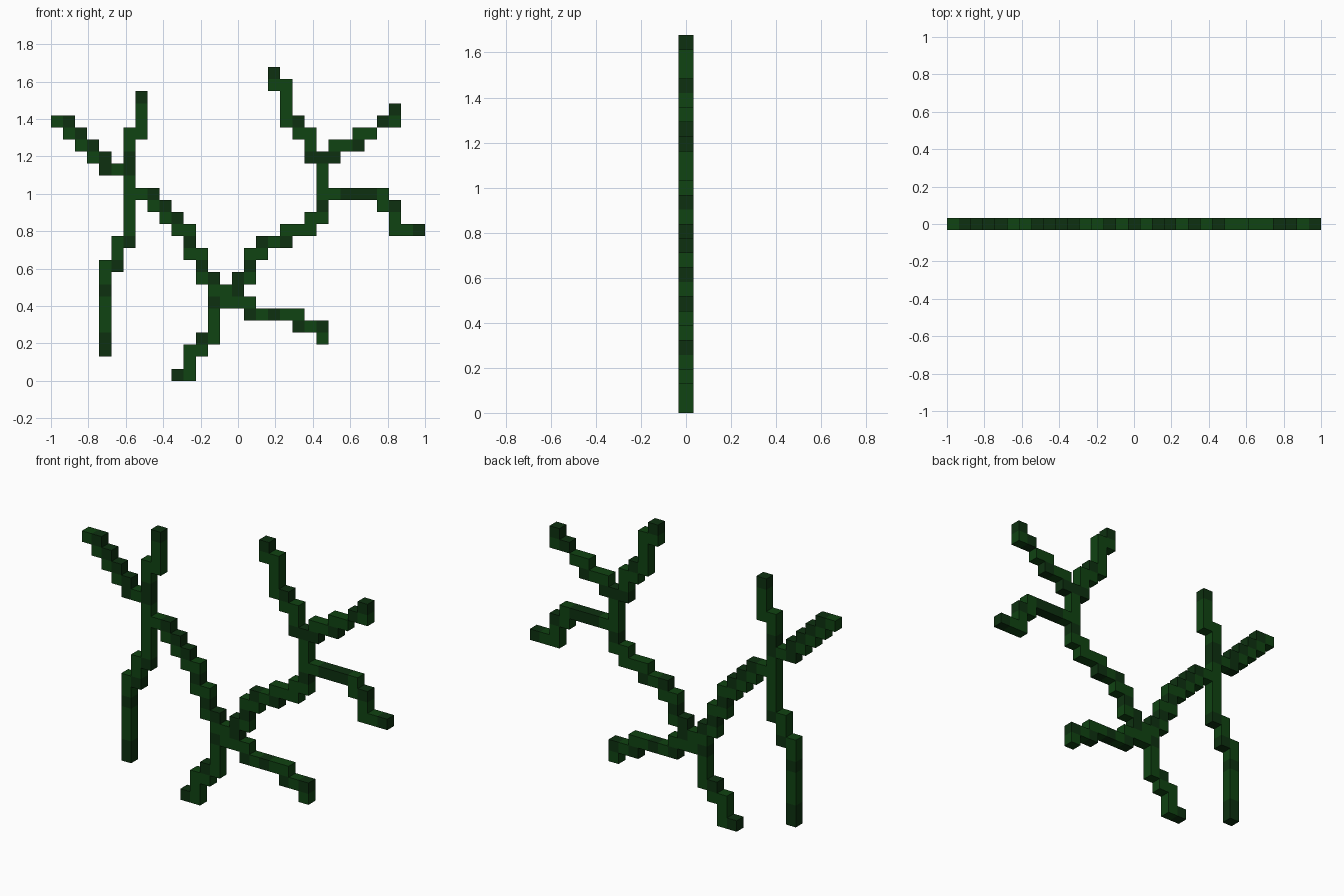
import bpy, bmesh

if "Cube" in bpy.data.objects:
    bpy.data.objects.remove(bpy.data.objects["Cube"])

S = 2 / 31                      # block size
STEP = {"U": (0, 1), "D": (0, -1), "L": (-1, 0), "R": (1, 0), "E": (1, 1)}


def material(name, rgb):
    m = bpy.data.materials.new(name)
    m.diffuse_color = (*rgb, 1)
    m.use_nodes = True
    m.node_tree.nodes["Principled BSDF"].inputs["Base Color"].default_value = m.diffuse_color
    return m


GREENS = [material("stem_green", (0.005, 0.056, 0.006)),
          material("dark_stem_green", (0.004, 0.030, 0.005))]

# Each branch is a walk over the block grid: start column, start row, steps
BRANCHES = {
    "main_stem": (10, 0, "RUURURUUUUULUULUULULULULL"),
    "left_upright": (4, 2, "UUUUUUURUURUUUUUUUUURUUU"),
    "left_upper_branch": (5, 17, "LULULULUL"),
    "lower_right_branch": (14, 6, "RRDRRRRDRRD"),
    "right_limb": (14, 7, "RURUURURRURRURUUUUULUULULUUULU"),
    "right_middle_branch": (23, 15, "RRRRDRDDRR"),
    "right_upper_branch": (23, 18, "URRURERU"),
}
# Darker blocks scattered along the branches
DARK = {(1, 21), (2, 20), (3, 19), (4, 17), (4, 18), (6, 17), (7, 23), (6, 18),
        (8, 15), (9, 14), (10, 13), (11, 11), (12, 9), (13, 6), (13, 8), (12, 3),
        (10, 0), (4, 2), (4, 3), (4, 7), (5, 9), (6, 11), (15, 7), (15, 8),
        (16, 9), (17, 11), (19, 11), (18, 25), (20, 21), (22, 14), (22, 18),
        (21, 18), (23, 18), (25, 19), (27, 21), (28, 22), (24, 15), (25, 15),
        (26, 15), (28, 14), (30, 12), (16, 5), (18, 5), (20, 4), (22, 4)}


def walk(c, r, steps):
    cells = [(c, r)]
    for s in steps:
        c, r = c + STEP[s][0], r + STEP[s][1]
        cells.append((c, r))
    return cells


paths = {name: walk(*b) for name, b in BRANCHES.items()}
filled = {cell for p in paths.values() for cell in p}
done = set()

for name, cells in paths.items():
    bm = bmesh.new()
    for c, r in cells:
        if (c, r) in done:
            continue
        done.add((c, r))
        x, z = (c - 15) * S, (r + 0.5) * S
        ret = bmesh.ops.create_cube(bm, size=S)
        bmesh.ops.translate(bm, verts=ret["verts"], vec=(x, 0, z))
        faces = {f for v in ret["verts"] for f in v.link_faces}
        hidden = []
        for f in faces:
            f.material_index = int((c, r) in DARK)
            f.normal_update()
            n = f.normal
            # drop faces buried against a neighbouring block
            if abs(n.y) < 0.5 and (c + round(n.x), r + round(n.z)) in filled:
                hidden.append(f)
        bmesh.ops.delete(bm, geom=hidden, context="FACES")
    bmesh.ops.remove_doubles(bm, verts=bm.verts, dist=1e-4)
    mesh = bpy.data.meshes.new(name)
    bm.to_mesh(mesh)
    bm.free()
    for m in GREENS:
        mesh.materials.append(m)
    bpy.context.collection.objects.link(bpy.data.objects.new(name, mesh))
